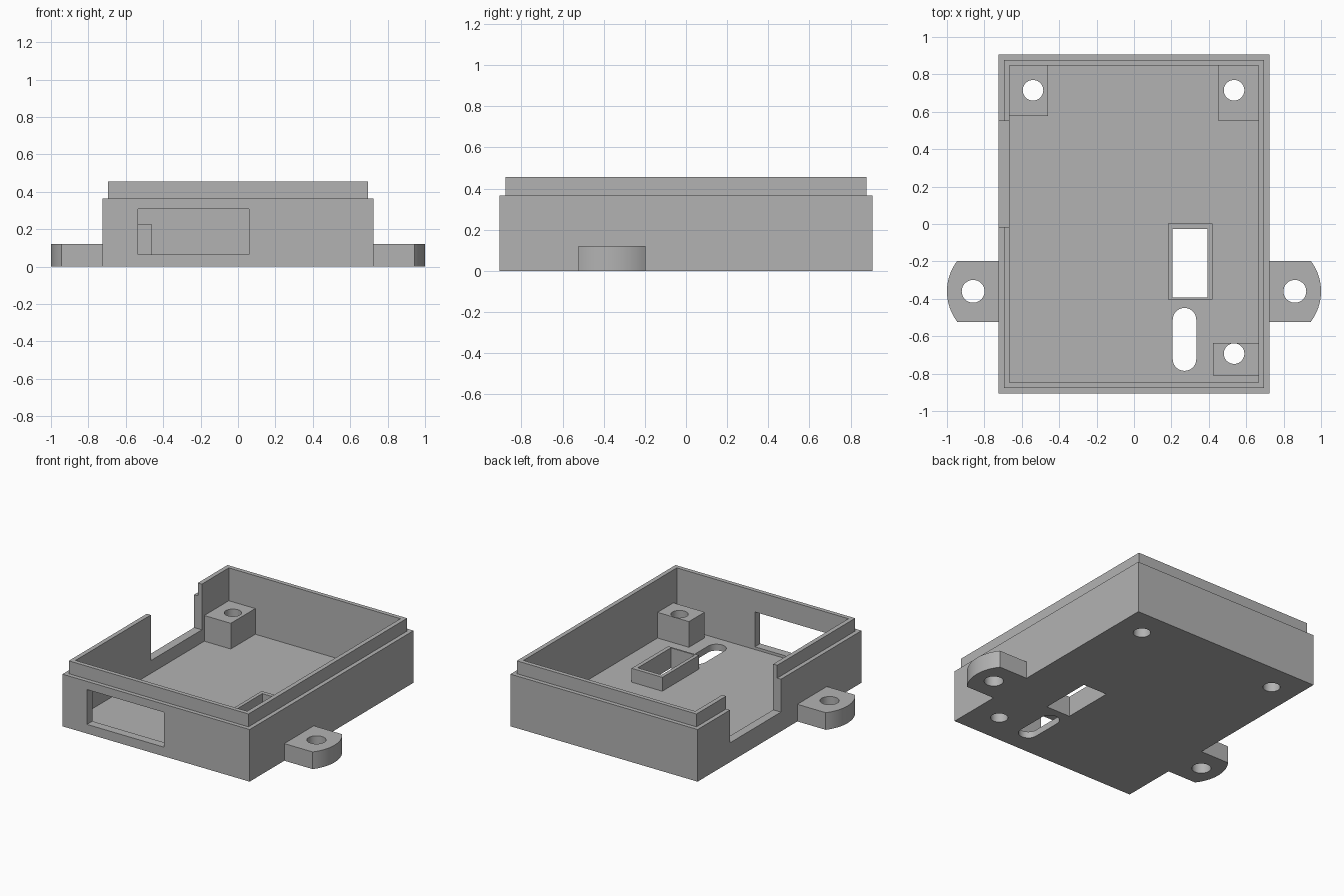
import bpy, bmesh
from math import sin, cos, pi, asin, radians

cube = bpy.data.objects.get("Cube")
if cube:
    bpy.data.objects.remove(cube, do_unlink=True)

grey = bpy.data.materials.new("plain_grey")
grey.use_nodes = True
colour = (0.45, 0.45, 0.45, 1)
grey.diffuse_color = colour
grey.node_tree.nodes["Principled BSDF"].inputs["Base Color"].default_value = colour


def rect(x0, x1, y0, y1):
    return [(x0, y0), (x1, y0), (x1, y1), (x0, y1)]


def arc(x, y, r, a0, a1, n):
    return [(x + r * cos(a0 + (a1 - a0) * i / n), y + r * sin(a0 + (a1 - a0) * i / n))
            for i in range(n + 1)]


def circle(x, y, r):
    return arc(x, y, r, 0, 2 * pi, 40)[:-1]


def prism(name, outline, z0, z1):
    """Closed solid made by raising an outline from z0 to z1."""
    bm = bmesh.new()
    base = bm.faces.new([bm.verts.new((x, y, z0)) for x, y in outline])
    top = bmesh.ops.extrude_face_region(bm, geom=[base])["geom"]
    bmesh.ops.translate(bm, vec=(0, 0, z1 - z0),
                        verts=[v for v in top if isinstance(v, bmesh.types.BMVert)])
    bmesh.ops.recalc_face_normals(bm, faces=bm.faces[:])
    mesh = bpy.data.meshes.new(name)
    bm.to_mesh(mesh)
    bm.free()
    mesh.materials.append(grey)
    obj = bpy.data.objects.new(name, mesh)
    bpy.context.collection.objects.link(obj)
    return obj


def cut(obj, outline, z0=-0.2, z1=1):
    """Remove a prism-shaped volume from a part."""
    cutter = prism("cutter", outline, z0, z1)
    cutter.hide_render = True
    mod = obj.modifiers.new("cut", "BOOLEAN")
    mod.operation, mod.solver, mod.object = "DIFFERENCE", "EXACT", cutter
    graph = bpy.context.evaluated_depsgraph_get()
    mesh = bpy.data.meshes.new_from_object(obj.evaluated_get(graph))
    obj.modifiers.clear()
    obj.data = mesh
    bpy.data.objects.remove(cutter, do_unlink=True)


FLOOR, RIM, TOP, POST = 0.045, 0.365, 0.455, 0.225
IN_X, IN_Y = 0.665, 0.848
cavity = rect(-IN_X, IN_X, -IN_Y, IN_Y)
side_gap = rect(-0.9, -0.6, -0.015, 0.55)
port = rect(0.207, 0.392, -0.392, -0.027)

# Case tray and the stepped lip on its rim
tray = prism("case_tray", rect(-0.725, 0.725, -0.907, 0.907), 0, RIM)
lip = prism("rim_lip", rect(-0.696, 0.696, -0.878, 0.878), RIM, TOP)
cut(tray, cavity, FLOOR)
cut(lip, cavity)
cut(tray, side_gap, 0.135)
cut(lip, side_gap)

# Front window, floor port and rounded slot
cut(tray, rect(-0.535, 0.06, -1, -0.8), 0.064, 0.308)
cut(tray, port)
cut(tray, arc(0.27, -0.512, 0.063, 0, pi, 20) + arc(0.27, -0.722, 0.063, pi, 2 * pi, 20))

# Raised frame around the floor port
frame = prism("port_frame", rect(0.182, 0.42, -0.403, 0.002), FLOOR, 0.142)
cut(frame, port)

# Screw posts with holes running through the floor
posts = {
    "back_right_post": (rect(-IN_X, -0.46, 0.577, IN_Y), (-0.54, 0.715)),
    "back_left_post": (rect(0.453, IN_X, 0.55, IN_Y), (0.535, 0.715)),
    "front_left_post": (rect(0.422, IN_X, -0.81, -0.635), (0.535, -0.693)),
}
for name, (outline, (x, y)) in posts.items():
    post = prism(name, outline, FLOOR, POST)
    hole = circle(x, y, 0.055)
    cut(post, hole)
    cut(tray, hole)

# Mounting tabs with curved outer ends
radius, half = 0.268, 0.163
sweep = asin(half / radius)
for name, side in (("left_tab", 1), ("right_tab", -1)):
    end = arc(1 - radius, -0.36, radius, -sweep, sweep, 20)
    outline = [(0.725, -0.36 - half)] + end + [(0.725, -0.36 + half)]
    tab = prism(name, [(side * x, y) for x, y in outline], 0, 0.12)
    cut(tab, circle(side * 0.86, -0.36, 0.061))

# Smooth the round walls, keep the edges crisp
bpy.ops.object.select_all(action="DESELECT")
for obj in bpy.context.collection.objects:
    if obj.type == "MESH" and grey.name in obj.data.materials:
        obj.select_set(True)
        bpy.context.view_layer.objects.active = obj
bpy.ops.object.shade_smooth_by_angle(angle=radians(30))
